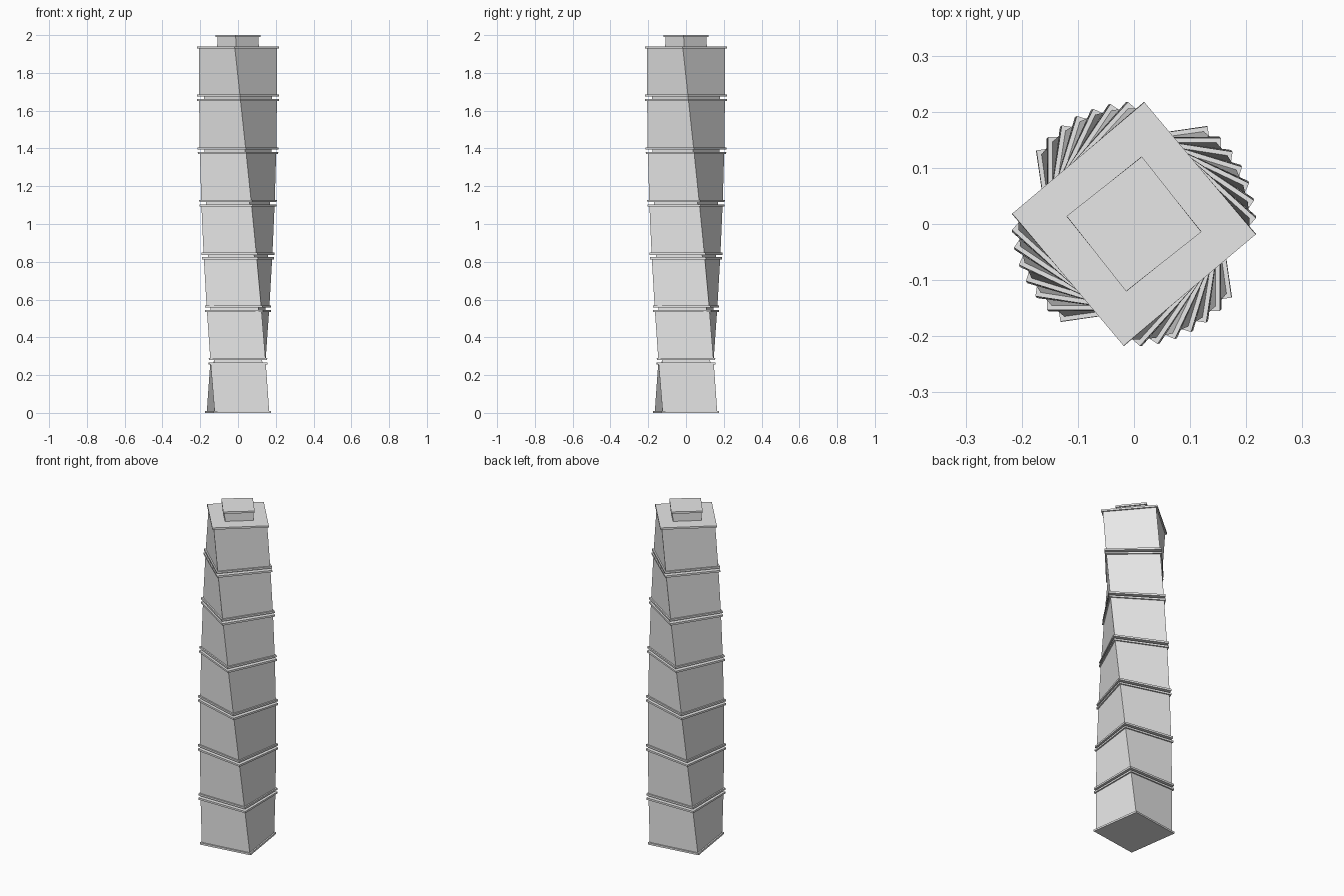
import bpy
import bmesh
from math import radians
from mathutils import Matrix, Vector

cube = bpy.data.objects.get("Cube")
if cube:
    bpy.data.objects.remove(cube, do_unlink=True)

# Overall proportions
FLOORS = 7
PERIOD = 0.279        # floor plus the recessed joint above it
FLOOR_HEIGHT = 0.266
SLAB = 0.011
START_ANGLE = 8.3     # degrees at ground level
TWIST = -30.0         # degrees per unit of height

grey = bpy.data.materials.new("light_grey")
grey.use_nodes = True
grey.diffuse_color = (0.8, 0.8, 0.8, 1)
grey.node_tree.nodes["Principled BSDF"].inputs["Base Color"].default_value = (0.8, 0.8, 0.8, 1)


def twisted_block(name, half, bottom, top):
    """Square block whose ends follow the twist of the tower."""
    bm = bmesh.new()
    bmesh.ops.create_cube(bm, size=2)
    for v in bm.verts:
        z = top if v.co.z > 0 else bottom
        turn = Matrix.Rotation(radians(START_ANGLE + TWIST * z), 3, "Z")
        v.co = turn @ Vector((v.co.x * half, v.co.y * half, z))
    mesh = bpy.data.meshes.new(name)
    bm.to_mesh(mesh)
    bm.free()
    mesh.materials.append(grey)
    obj = bpy.data.objects.new(name, mesh)
    bpy.context.collection.objects.link(obj)
    return obj


# Stacked floors: walls between two overhanging slabs, joined by recessed necks
for i in range(FLOORS):
    base = i * PERIOD
    roof = base + FLOOR_HEIGHT
    twisted_block(f"lower_slab_{i + 1}", 0.154, base, base + SLAB)
    twisted_block(f"floor_walls_{i + 1}", 0.146, base + SLAB, roof - SLAB)
    twisted_block(f"upper_slab_{i + 1}", 0.154, roof - SLAB, roof)
    if i < FLOORS - 1:
        twisted_block(f"recessed_neck_{i + 1}", 0.128, roof, base + PERIOD)

# Rooftop cap
roof = (FLOORS - 1) * PERIOD + FLOOR_HEIGHT
twisted_block("cap_walls", 0.078, roof, 2 - SLAB)
twisted_block("cap_slab", 0.0855, 2 - SLAB, 2)
